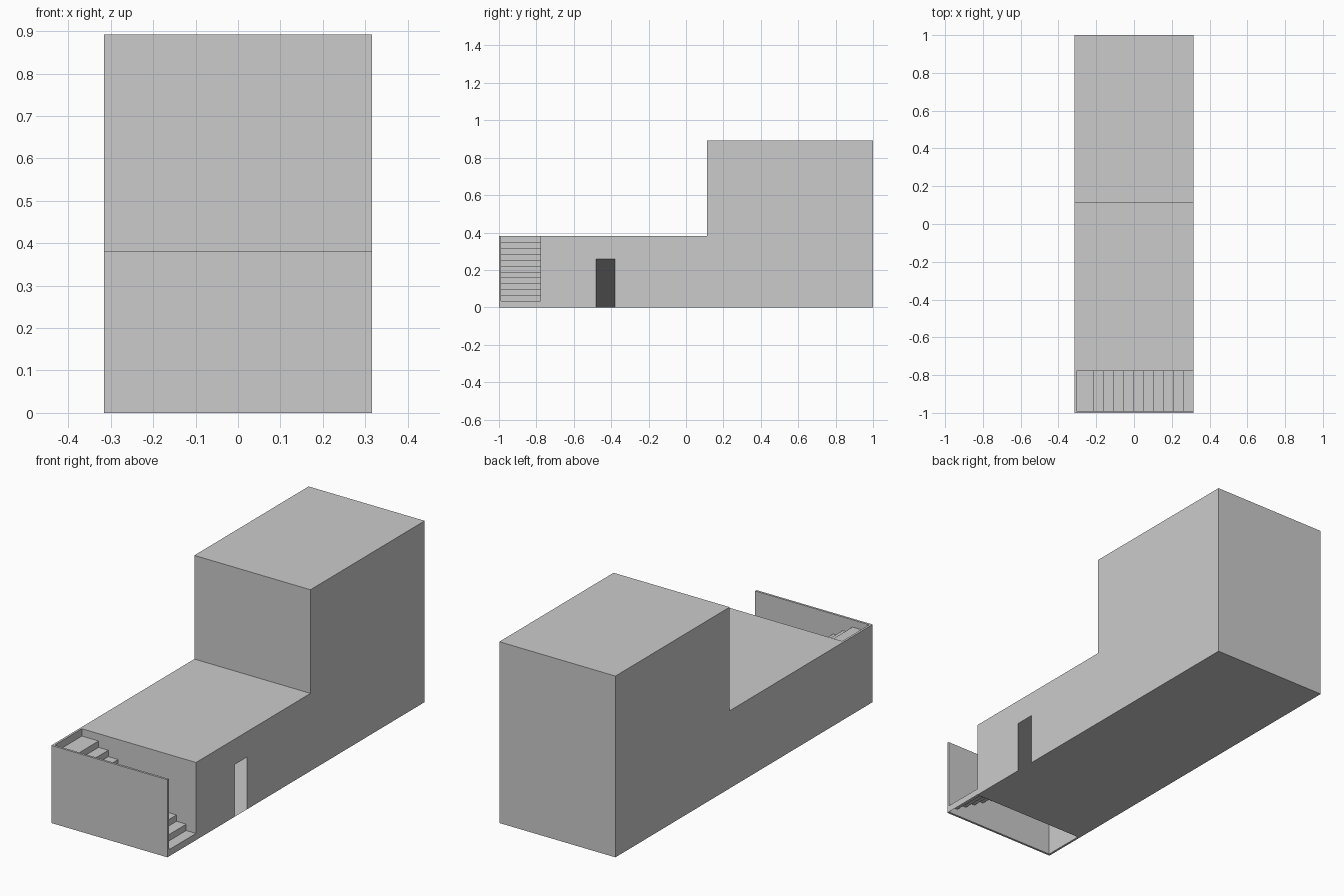
import bpy, bmesh

if "Cube" in bpy.data.objects:
    bpy.data.objects.remove(bpy.data.objects["Cube"])

HALF_W = 0.316          # half width of the building
BODY_FRONT = -0.778     # front face of the closed block
LOW_ROOF, HIGH_ROOF = 0.382, 0.892
TOWER_FRONT = 0.112


def make_object(name, bm):
    mesh = bpy.data.meshes.new(name)
    bm.normal_update()
    bm.to_mesh(mesh)
    bm.free()
    obj = bpy.data.objects.new(name, mesh)
    bpy.context.collection.objects.link(obj)
    return obj


def box(name, lo, hi):
    bm = bmesh.new()
    bmesh.ops.create_cube(bm, size=1)
    for v in bm.verts:
        v.co = [(a + b) / 2 + c * (b - a) for a, b, c in zip(lo, hi, v.co)]
    return make_object(name, bm)


# Hollow L-shaped building shell, with a doorway in the right side
outline = [(BODY_FRONT, 0), (1, 0), (1, HIGH_ROOF), (TOWER_FRONT, HIGH_ROOF),
           (TOWER_FRONT, LOW_ROOF), (BODY_FRONT, LOW_ROOF)]
doorway = [(-0.48, 0), (-0.48, 0.258), (-0.38, 0.258), (-0.38, 0)]
bm = bmesh.new()
left = [bm.verts.new((-HALF_W, y, z)) for y, z in outline]
right = [bm.verts.new((HALF_W, y, z)) for y, z in outline]
door = [bm.verts.new((HALF_W, y, z)) for y, z in doorway]
bm.faces.new(left[::-1])
bm.faces.new([right[0]] + door + right[1:])
bm.faces.new([left[0], left[1], right[1]] + door[::-1] + [right[0]])
for i in range(1, len(outline)):
    j = (i + 1) % len(outline)
    bm.faces.new((left[i], left[j], right[j], right[i]))
bmesh.ops.recalc_face_normals(bm, faces=bm.faces)
make_object("building_shell", bm)

# Thin walls around the stairwell
T = 0.011
box("stair_front_wall", (-HALF_W, -1, 0), (HALF_W, -1 + T, LOW_ROOF))
box("stair_left_wall", (-HALF_W, -1 + T, 0), (-HALF_W + T, BODY_FRONT, LOW_ROOF))

# Open-bottomed staircase rising to the left, ending in a landing
STEPS, RUN, RISE = 11, 0.053, 0.0313
profile = [(HALF_W, 0)]
for i in range(STEPS):
    x, z = HALF_W - i * RUN, 0.033 + i * RISE
    x_end = x - RUN if i < STEPS - 1 else -HALF_W + T
    profile += [(x, z), (x_end, z)]
bm = bmesh.new()
rows = [[bm.verts.new((x, y, z)) for y in (-1 + T, BODY_FRONT)] for x, z in profile]
for a, b in zip(rows, rows[1:]):
    bm.faces.new((a[0], a[1], b[1], b[0]))
make_object("staircase", bm)
